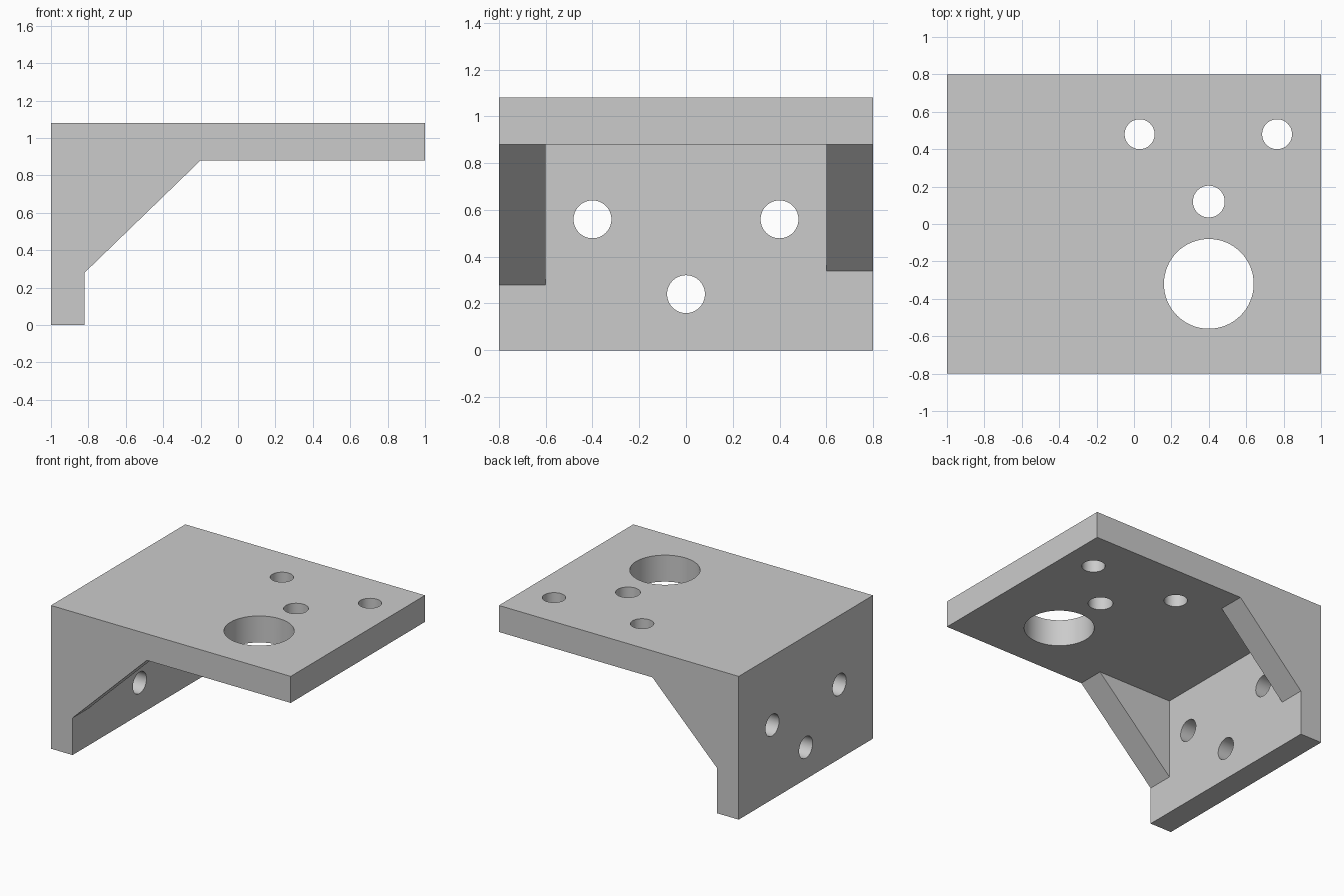
import bpy, bmesh, math
from mathutils import Vector

old = bpy.data.objects.get("Cube")
if old:
    bpy.data.objects.remove(old, do_unlink=True)

# Single plain grey
grey = bpy.data.materials.new("light_grey")
grey.use_nodes = True
colour = (0.6, 0.6, 0.6, 1)
grey.diffuse_color = colour
grey.node_tree.nodes["Principled BSDF"].inputs["Base Color"].default_value = colour

WALL_X, PLATE_Z, TOP = -0.82, 0.88, 1.08


def extrude_profile(name, points, y0, y1):
    """Extrude an x-z outline from y0 to y1."""
    bm = bmesh.new()
    face = bm.faces.new([bm.verts.new((x, y0, z)) for x, z in points])
    ext = bmesh.ops.extrude_face_region(bm, geom=[face])
    moved = [v for v in ext["geom"] if isinstance(v, bmesh.types.BMVert)]
    bmesh.ops.translate(bm, verts=moved, vec=(0, y1 - y0, 0))
    bmesh.ops.recalc_face_normals(bm, faces=bm.faces)
    mesh = bpy.data.meshes.new(name)
    bm.to_mesh(mesh)
    bm.free()
    mesh.materials.append(grey)
    obj = bpy.data.objects.new(name, mesh)
    bpy.context.collection.objects.link(obj)
    return obj


def drill(name, centre, radius, axis):
    """Cylinder cutter along the given axis."""
    rot = Vector((0, 0, 1)).rotation_difference(Vector(axis)).to_euler()
    bpy.ops.mesh.primitive_cylinder_add(vertices=64, radius=radius, depth=0.4,
                                        location=centre, rotation=rot)
    obj = bpy.context.object
    obj.name = name
    obj.hide_render = True
    obj.data.materials.append(grey)
    return obj


def combine(target, tool, operation):
    """Apply a boolean and discard the tool."""
    mod = target.modifiers.new(operation.lower(), "BOOLEAN")
    mod.operation, mod.solver, mod.object = operation, "EXACT", tool
    bpy.ops.object.select_all(action="DESELECT")
    bpy.context.view_layer.objects.active = target
    target.select_set(True)
    bpy.ops.object.modifier_apply(modifier=mod.name)
    bpy.data.objects.remove(tool, do_unlink=True)


# Wall and plate as one L-shaped body
bracket = extrude_profile("angle_bracket", [
    (-1, 0), (WALL_X, 0), (WALL_X, PLATE_Z), (1, PLATE_Z), (1, TOP), (-1, TOP)], -0.8, 0.8)

# Sloped gussets, the rear one slightly smaller
for name, y0, y1, low, reach in (("front_gusset", -0.8, -0.6, 0.28, -0.2),
                                 ("back_gusset", 0.6, 0.8, 0.34, -0.28)):
    rib = extrude_profile(name, [(WALL_X, low), (reach, PLATE_Z), (WALL_X, PLATE_Z)], y0, y1)
    combine(bracket, rib, "UNION")

# Holes through the plate
for x, y, r in ((0.03, 0.48, 0.08), (0.765, 0.48, 0.08), (0.4, 0.12, 0.085), (0.4, -0.32, 0.24)):
    combine(bracket, drill("plate_hole", (x, y, 0.98), r, (0, 0, 1)), "DIFFERENCE")

# Holes through the wall
for y, z in ((-0.4, 0.56), (0.4, 0.56), (0, 0.24)):
    combine(bracket, drill("wall_hole", (-0.91, y, z), 0.081, (1, 0, 0)), "DIFFERENCE")

bpy.ops.object.shade_smooth_by_angle(angle=math.radians(30))
